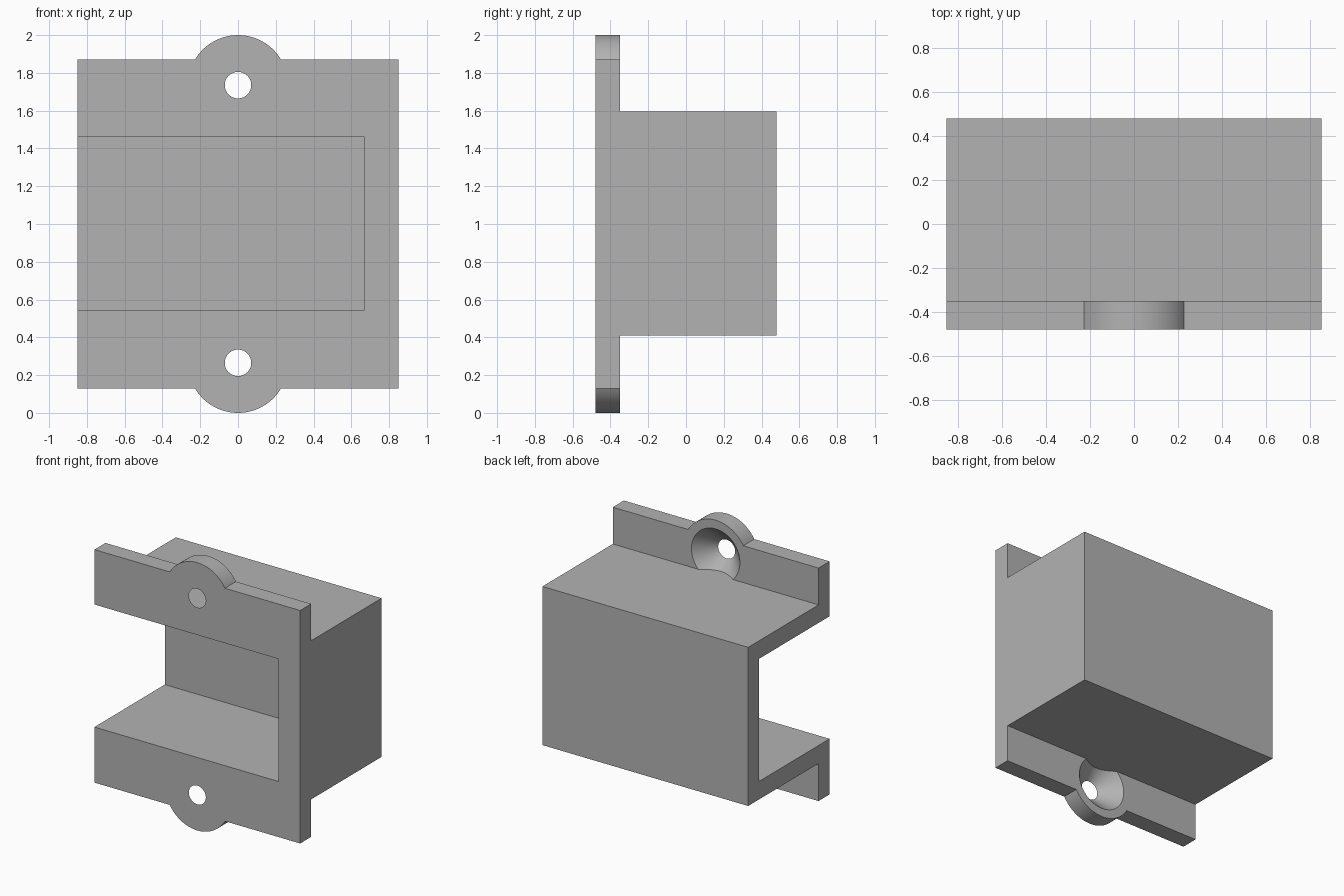
import bpy, bmesh, math
from mathutils import Matrix, Vector

cube = bpy.data.objects.get("Cube")
if cube:
    bpy.data.objects.remove(cube, do_unlink=True)

FRONT, FLANGE_BACK, BACK = -0.48, -0.35, 0.48
HALF_W = 0.85
MID_Z = 1.0
HOLE_OFFSET = 0.735   # screw hole distance from the middle

grey = bpy.data.materials.new("plain grey")
grey.use_nodes = True
colour = (0.45, 0.45, 0.45, 1)
grey.diffuse_color = colour
grey.node_tree.nodes["Principled BSDF"].inputs["Base Color"].default_value = colour


def finish(name, bm):
    mesh = bpy.data.meshes.new(name)
    bm.to_mesh(mesh)
    bm.free()
    mesh.materials.append(grey)
    obj = bpy.data.objects.new(name, mesh)
    bpy.context.collection.objects.link(obj)
    return obj


def box(name, low, high):
    low, high = Vector(low), Vector(high)
    bm = bmesh.new()
    bmesh.ops.create_cube(bm, size=1, matrix=Matrix.Translation((low + high) / 2)
                          @ Matrix.Diagonal((*(high - low), 1)))
    return finish(name, bm)


def cone_y(name, z, y0, y1, r0, r1):
    """Round solid along y, radius r0 at y0 and r1 at y1."""
    bm = bmesh.new()
    place = Matrix.Translation((0, (y0 + y1) / 2, z)) @ Matrix.Rotation(-math.pi / 2, 4, 'X')
    bmesh.ops.create_cone(bm, cap_ends=True, segments=96, radius1=r0, radius2=r1,
                          depth=y1 - y0, matrix=place)
    return finish(name, bm)


def combine(target, other, operation):
    mod = target.modifiers.new(operation.lower(), 'BOOLEAN')
    mod.operation, mod.solver, mod.object = operation, 'EXACT', other
    bpy.context.view_layer.objects.active = target
    bpy.ops.object.modifier_apply(modifier=mod.name)
    bpy.data.objects.remove(other, do_unlink=True)


# Mounting flange with round ears and countersunk screw holes
bracket = box("bracket_housing", (-HALF_W, FRONT, 0.13), (HALF_W, FLANGE_BACK, 1.87))
for side in (-1, 1):
    z = MID_Z + side * HOLE_OFFSET
    combine(bracket, cone_y("ear", z, FRONT, FLANGE_BACK, 0.265, 0.265), 'UNION')
    # The cone overshoots both faces with the same slope
    combine(bracket, cone_y("countersink", z, FRONT - 0.02, FLANGE_BACK + 0.02,
                            0.05, 0.22), 'DIFFERENCE')

# Housing block, then its pocket open to the front and the right side
combine(bracket, box("housing", (-HALF_W, FRONT, 0.41), (HALF_W, BACK, 1.595)), 'UNION')
combine(bracket, box("pocket", (-1, -1, 0.545), (0.67, 0.35, 1.46)), 'DIFFERENCE')

# Merge leftover coplanar faces
bm = bmesh.new()
bm.from_mesh(bracket.data)
bmesh.ops.remove_doubles(bm, verts=bm.verts, dist=0.0001)
bmesh.ops.dissolve_limit(bm, angle_limit=math.radians(0.5), verts=bm.verts, edges=bm.edges)
bmesh.ops.recalc_face_normals(bm, faces=bm.faces)
bm.to_mesh(bracket.data)
bm.free()

bpy.ops.object.select_all(action='DESELECT')
bracket.select_set(True)
bpy.context.view_layer.objects.active = bracket
bpy.ops.object.shade_smooth_by_angle(angle=math.radians(30))
